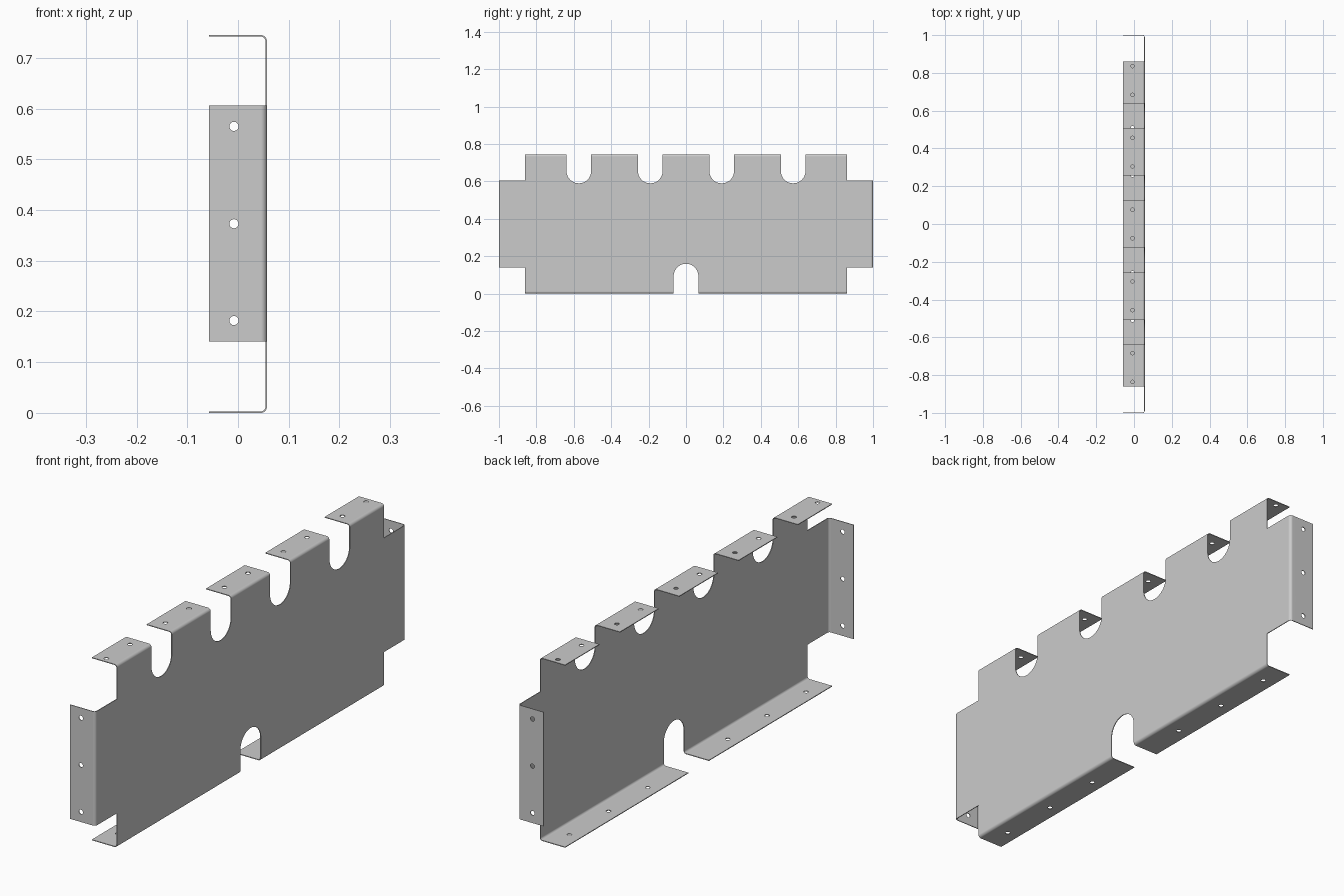
import bpy, bmesh, math

cube = bpy.data.objects.get("Cube")
if cube:
    bpy.data.objects.remove(cube, do_unlink=True)

# Sheet metal dimensions
X, H, T, R = 0.057, 0.745, 0.003, 0.012      # half depth, height, gauge, bend radius
BODY, SLOT, HOLE, HOLE_X = 0.86, 0.066, 0.009, -0.008
END_LOW, END_HIGH = 0.141, 0.606

steel = bpy.data.materials.new("light_grey_steel")
steel.use_nodes = True
steel.diffuse_color = (0.6, 0.6, 0.6, 1)
steel.node_tree.nodes["Principled BSDF"].inputs["Base Color"].default_value = (0.6, 0.6, 0.6, 1)


def prism(bm, points, axis, low, high):
    """Extrude a 2D outline along one axis; the outline uses the other two in order."""
    def place(p, depth):
        co = list(p)
        co.insert(axis, depth)
        return bm.verts.new(co)
    a = [place(p, low) for p in points]
    b = [place(p, high) for p in points]
    bm.faces.new(a)
    bm.faces.new(b[::-1])
    for i in range(len(a)):
        j = (i + 1) % len(a)
        bm.faces.new((a[j], a[i], b[i], b[j]))


def arc(cx, cy, r, start, end, steps):
    angles = [math.radians(start + (end - start) * i / steps) for i in range(steps + 1)]
    return [(cx + r * math.cos(a), cy + r * math.sin(a)) for a in angles]


def bend(edge, side, r):
    """Quarter bend from the wall into a flange whose outer face lies at edge."""
    return arc(X - R, edge - side * R, r, 0, side * 90, 8) + [(-X, edge - side * (R - r))]


def make_object(name, bm):
    bmesh.ops.recalc_face_normals(bm, faces=bm.faces)
    mesh = bpy.data.meshes.new(name)
    bm.to_mesh(mesh)
    bm.free()
    mesh.materials.append(steel)
    obj = bpy.data.objects.new(name, mesh)
    bpy.context.collection.objects.link(obj)
    return obj


def hole(bm, u, v, axis, low, high):
    prism(bm, arc(u, v, HOLE, 0, 345, 23), axis, low, high)


def cut_and_finish(obj, cutter):
    cutter.hide_render = True
    bpy.ops.object.select_all(action='DESELECT')
    bpy.context.view_layer.objects.active = obj
    obj.select_set(True)
    mod = obj.modifiers.new("cutouts", 'BOOLEAN')
    mod.operation, mod.solver, mod.object = 'DIFFERENCE', 'EXACT', cutter
    bpy.ops.object.modifier_apply(modifier=mod.name)
    bpy.data.objects.remove(cutter, do_unlink=True)
    bpy.ops.object.shade_smooth_by_angle(angle=math.radians(30))
    normals = obj.modifiers.new("flat_panels", 'WEIGHTED_NORMAL')
    normals.keep_sharp = True


# Main panel with top and bottom flanges
bm = bmesh.new()
outer = bend(0, -1, R)[::-1] + bend(H, 1, R)
inner = bend(0, -1, R - T)[::-1] + bend(H, 1, R - T)
prism(bm, outer + inner[::-1], 1, -BODY, BODY)
panel = make_object("main_panel", bm)

# Round-ended slots and flange holes
bm = bmesh.new()
for y in (-0.573, -0.191, 0.191, 0.573):
    outline = arc(y, 0.59 + SLOT, SLOT, 180, 360, 24)
    prism(bm, outline + [(y + SLOT, 0.8), (y - SLOT, 0.8)], 0, -0.1, 0.1)
outline = arc(0, 0.16 - SLOT, SLOT, 0, 180, 24)
prism(bm, outline + [(-SLOT, -0.05), (SLOT, -0.05)], 0, -0.1, 0.1)
for tab in range(-2, 3):
    for offset in (-0.076, 0.076):
        hole(bm, HOLE_X, tab * 0.38 + offset, 2, H - 0.02, H + 0.02)
for side in (-1, 1):
    for y in (0.258, 0.51, 0.762):
        hole(bm, HOLE_X, side * y, 2, -0.02, 0.02)
cut_and_finish(panel, make_object("panel_cutter", bm))

# End flanges at the front and back
for name, side in (("front_end_flange", -1), ("back_end_flange", 1)):
    bm = bmesh.new()
    outer = [(X, side * BODY)] + bend(side, side, R)
    inner = [(X - T, side * BODY)] + bend(side, side, R - T)
    prism(bm, outer + inner[::-1], 2, END_LOW, END_HIGH)
    flange = make_object(name, bm)
    bm = bmesh.new()
    for z in (0.182, 0.373, 0.565):
        hole(bm, HOLE_X, z, 1, side - 0.02, side + 0.02)
    cut_and_finish(flange, make_object("hole_cutter", bm))
